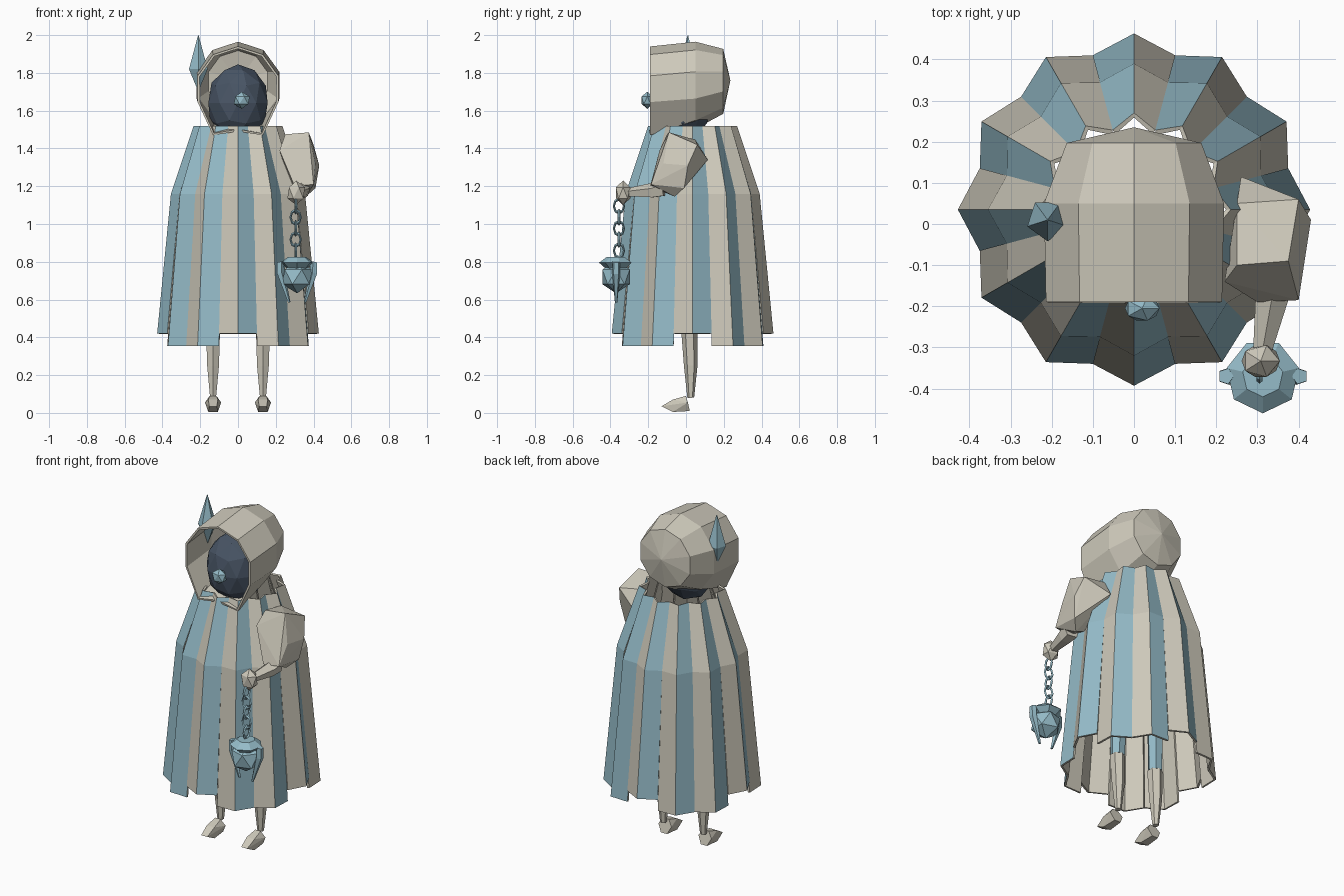
import bpy, bmesh, math
from mathutils import Vector, Matrix

if "Cube" in bpy.data.objects:
    bpy.data.objects.remove(bpy.data.objects["Cube"])


def material(name, rgb):
    m = bpy.data.materials.new(name)
    m.diffuse_color = (*rgb, 1)
    m.use_nodes = True
    m.node_tree.nodes["Principled BSDF"].inputs["Base Color"].default_value = m.diffuse_color
    return m


BEIGE = material("beige", (0.62, 0.59, 0.50))
BLUE = material("light_blue", (0.30, 0.50, 0.58))
NAVY = material("navy", (0.065, 0.09, 0.13))


def finish(name, bm, *mats, fix_normals=True):
    if fix_normals:
        bmesh.ops.recalc_face_normals(bm, faces=bm.faces)
    me = bpy.data.meshes.new(name)
    bm.to_mesh(me)
    bm.free()
    for m in mats:
        me.materials.append(m)
    ob = bpy.data.objects.new(name, me)
    bpy.context.collection.objects.link(ob)
    return ob


def ball(name, loc, scale, mat, subdiv=1):
    bm = bmesh.new()
    bmesh.ops.create_icosphere(bm, subdivisions=subdiv, radius=1)
    bmesh.ops.transform(bm, verts=bm.verts,
                        matrix=Matrix.Translation(loc) @ Matrix.Diagonal((*scale, 1)))
    return finish(name, bm, mat)


def loft(name, stations, sides, mat):
    """Tube through (centre, radius) stations, closed at both ends."""
    bm = bmesh.new()
    axis = Vector(stations[-1][0]) - Vector(stations[0][0])
    rot = axis.to_track_quat('Z', 'Y')
    rings = []
    for c, r in stations:
        rings.append([bm.verts.new(Vector(c) + rot @ Vector(
            (r * math.sin(math.tau * i / sides), r * math.cos(math.tau * i / sides), 0)))
            for i in range(sides)])
    for a, b in zip(rings, rings[1:]):
        for i in range(sides):
            j = (i + 1) % sides
            bm.faces.new((a[i], a[j], b[j], b[i]))
    bm.faces.new(rings[0])
    bm.faces.new(rings[-1])
    return finish(name, bm, mat)


def hull(name, points, mat):
    bm = bmesh.new()
    for p in points:
        bm.verts.new(p)
    bmesh.ops.convex_hull(bm, input=bm.verts)
    bmesh.ops.dissolve_limit(bm, angle_limit=0.06, verts=bm.verts, edges=bm.edges)
    return finish(name, bm, mat)


# Pleated cloak: twelve folds, one side blue and one beige, stepped hem
bm = bmesh.new()
for k in range(12):
    hem = 0.42 if k % 3 == 0 else 0.355
    rows = [(1.52, 0.235, 0.20), (1.16, 0.355, 0.32), (hem, 0.428, 0.388)]
    grid = []
    for z, ridge, valley in rows:
        row = []
        for d, r in ((-15, valley), (0, ridge), (15, valley)):
            a = math.radians(30 * k + d)
            row.append(bm.verts.new((r * math.cos(a), 0.035 + r * math.sin(a), z)))
        grid.append(row)
    for up, low in zip(grid, grid[1:]):
        for s in range(2):
            f = bm.faces.new((up[s], low[s], low[s + 1], up[s + 1]))
            f.material_index = s
cloak = finish("cloak", bm, BEIGE, BLUE, BEIGE, BEIGE, fix_normals=False)
solid = cloak.modifiers.new("thickness", 'SOLIDIFY')
solid.thickness = 0.012
solid.offset = -1
solid.material_offset = 2
solid.material_offset_rim = 2

# Hood: ten-sided open shell ending in a fan at the back
bm = bmesh.new()
N = 10
rings = []
for y, zc, r in ((-0.19, 1.715, 0.225), (0.05, 1.735, 0.23), (0.197, 1.755, 0.172)):
    ring = []
    for i in range(N):
        a = math.tau * i / N
        z = zc + r * math.cos(a)
        if y < 0 and i in (4, 6):
            z = 1.47  # pointed lower corners of the opening
        ring.append(bm.verts.new((r * math.sin(a), y, z)))
    rings.append(ring)
pole = bm.verts.new((0, 0.235, 1.76))
for a, b in zip(rings, rings[1:]):
    for i in range(N):
        j = (i + 1) % N
        bm.faces.new((a[i], a[j], b[j], b[i]))
for i in range(N):
    bm.faces.new((rings[2][i], rings[2][(i + 1) % N], pole))
hood = finish("hood", bm, BEIGE)
solid = hood.modifiers.new("thickness", 'SOLIDIFY')
solid.thickness = 0.012
solid.offset = -1

# Face, nose and hood spike
ball("face", (0, -0.02, 1.64), (0.165, 0.16, 0.205), NAVY, 2)
ball("nose", (0.02, -0.205, 1.655), (0.047, 0.035, 0.045), BLUE)
loft("hood_spike", [((-0.21, 0.01, 1.71), 0.004), ((-0.21, 0.01, 1.82), 0.052),
                    ((-0.21, 0.01, 1.998), 0.002)], 5, BLUE)

# Sleeve, forearm and hand
hull("sleeve", [(.25, -.10, 1.475), (.375, -.09, 1.485), (.40, .06, 1.42), (.25, .05, 1.445),
                (.26, .115, 1.34), (.43, .01, 1.31), (.22, -.14, 1.39), (.41, -.01, 1.19),
                (.36, -.06, 1.145), (.30, -.19, 1.20), (.40, -.185, 1.21), (.29, -.05, 1.17),
                (.41, -.12, 1.32)], BEIGE)
loft("forearm", [((.34, -.12, 1.19), 0.05), ((.335, -.18, 1.175), 0.042),
                 ((.31, -.32, 1.165), 0.022)], 5, BEIGE)
ball("hand", (.308, -.333, 1.165), (0.052, 0.045, 0.065), BEIGE)

# Chain of alternating links
for i in range(5):
    bm = bmesh.new()
    n, m = 8, 4
    vs = []
    for u in range(n):
        a = math.tau * u / n
        for v in range(m):
            b = math.tau * v / m
            r = 1 + 0.22 * math.cos(b)
            vs.append(bm.verts.new((0.027 * r * math.cos(a), 0.007 * math.sin(b),
                                    0.037 * r * math.sin(a))))
    for u in range(n):
        for v in range(m):
            u2, v2 = (u + 1) % n, (v + 1) % m
            bm.faces.new((vs[u * m + v], vs[u2 * m + v], vs[u2 * m + v2], vs[u * m + v2]))
    turn = Matrix.Rotation(math.pi / 2 if i % 2 == 0 else 0, 4, 'Z')
    bmesh.ops.transform(bm, verts=bm.verts,
                        matrix=Matrix.Translation((0.305, -0.355, 1.095 - 0.059 * i)) @ turn)
    finish("chain_link", bm, BLUE)

# Hanging weight: body, flared cap and two prongs
cx, cy = 0.313, -0.37
ball("weight_body", (cx, cy, 0.72), (0.09, 0.085, 0.087), BLUE)
loft("weight_cap", [((cx, cy, 0.755), 0.045), ((cx, cy, 0.795), 0.09),
                    ((cx, cy, 0.825), 0.05)], 7, BLUE)
for s in (-1, 1):
    loft("weight_prong", [((cx + s * 0.09, cy, 0.80), 0.02), ((cx + s * 0.088, cy, 0.74), 0.022),
                          ((cx + s * 0.042, cy, 0.585), 0.007)], 5, BLUE)

# Legs and pointed feet
for s in (-1, 1):
    x = s * 0.132
    loft("thigh", [((x, 0.02, 0.42), 0.04), ((x * 0.95, 0.03, 0.9), 0.05)], 6, BLUE)
    loft("lower_leg", [((x, 0.025, 0.08), 0.018), ((x, 0.025, 0.25), 0.036),
                       ((x, 0.018, 0.42), 0.042)], 6, BEIGE)
    pts = []
    for y, z, w in ((-.13, .035, .02), (-.07, .005, .025), (-.07, .07, .025),
                    (.01, .055, .043), (.02, .01, .02), (0, .09, .018)):
        pts += [(x - w, y, z), (x + w, y, z)]
    hull("foot", pts, BEIGE)
